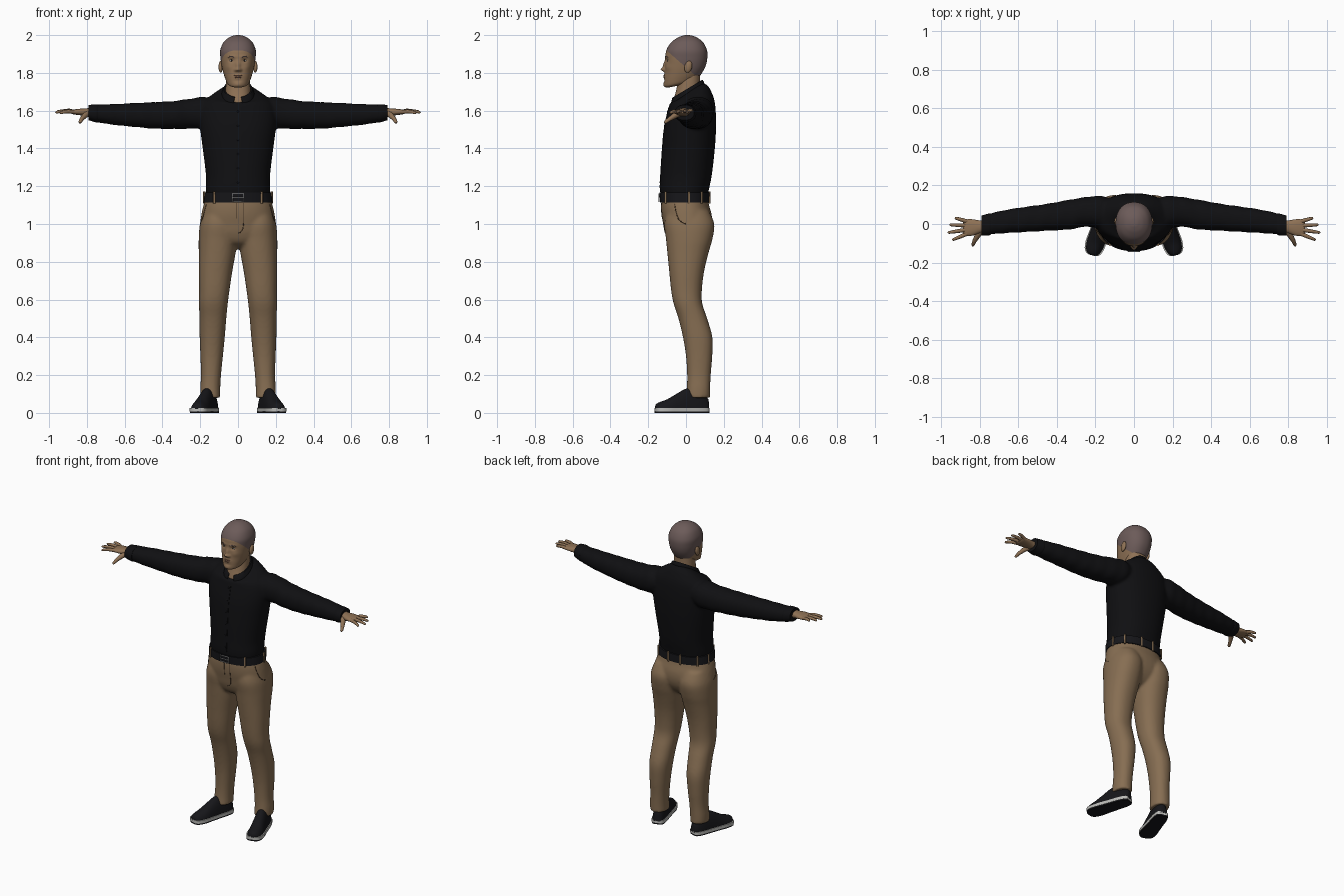
import bpy, bmesh, math
from mathutils import Vector, Matrix
from mathutils.bvhtree import BVHTree

cube = bpy.data.objects.get("Cube")
if cube:
    bpy.data.objects.remove(cube)


def material(name, *rgb):
    m = bpy.data.materials.new(name)
    m.use_nodes = True
    m.diffuse_color = (*rgb, 1)
    m.node_tree.nodes["Principled BSDF"].inputs["Base Color"].default_value = (*rgb, 1)
    return m


SHIRT = material("black cloth", .005, .005, .006)
KHAKI = material("khaki cloth", .24, .155, .085)
SKIN = material("skin", .27, .165, .09)
HAIR = material("hair", .15, .105, .10)
LIPS = material("lips", .20, .10, .065)
WHITE = material("eye white", .45, .42, .38)
LEATHER = material("black leather", .008, .008, .01)
SOLE = material("pale rubber", .5, .5, .48)
METAL = material("buckle metal", .35, .35, .35)
SEAM = material("dark seam", .06, .035, .02)


# ---------- helpers ----------
def finish(name, bm, *mats, angle=50):
    bmesh.ops.recalc_face_normals(bm, faces=bm.faces)
    me = bpy.data.meshes.new(name)
    bm.to_mesh(me)
    bm.free()
    me.shade_smooth()
    me.set_sharp_from_angle(angle=math.radians(angle))
    for m in mats:
        me.materials.append(m)
    ob = bpy.data.objects.new(name, me)
    bpy.context.collection.objects.link(ob)
    return ob


def smooth_rows(rows, steps):
    v = [Vector(r) for r in rows]
    out = []
    for i in range(len(v) - 1):
        a, b, c, d = v[max(i - 1, 0)], v[i], v[i + 1], v[min(i + 2, len(v) - 1)]
        for k in range(steps):
            t = k / steps
            out.append(b + ((c - a) * t + (2 * a - 5 * b + 4 * c - d) * t ** 2
                            + (3 * b - a - 3 * c + d) * t ** 3) * .5)
    return out + [v[-1]]


def rounded(a, p=.9):
    c, s = math.cos(a), math.sin(a)
    return math.copysign(abs(c) ** p, c), math.copysign(abs(s) ** p, s)


def loft(bm, rows, place, sides=40, steps=4):
    turn = [rounded(math.tau * (i + .5) / sides) for i in range(sides)]
    rings = [[bm.verts.new(place(r, c, s)) for c, s in turn] for r in smooth_rows(rows, steps)]
    for a, b in zip(rings, rings[1:]):
        for i in range(sides):
            j = (i + 1) % sides
            bm.faces.new((a[i], a[j], b[j], b[i]))
    bm.faces.new(rings[0])
    bm.faces.new(rings[-1])


def upright(r, c, s):
    z, front, back, w, tilt = r
    y = (front + back) / 2 + (back - front) / 2 * s
    return Vector((w * c, y, z + tilt * (y - .02)))


def sideways(side, ripple=0):
    def place(r, c, s):
        k = 1 + ripple * math.sin(70 * r[0] + 2 * c)
        return Vector((side * r[0], r[1] + r[3] * c * k, r[2] + r[4] * s * k))
    return place


def fuse(ob, mat):
    # merge overlapping volumes into one soft skin
    re = ob.modifiers.new("merge", 'REMESH')
    re.mode, re.voxel_size = 'VOXEL', .009
    sm = ob.modifiers.new("soften", 'SMOOTH')
    sm.factor, sm.iterations = .5, 5
    dg = bpy.context.evaluated_depsgraph_get()
    me = bpy.data.meshes.new_from_object(ob.evaluated_get(dg))
    ob.modifiers.clear()
    ob.data = me
    me.materials.clear()
    me.materials.append(mat)
    me.shade_smooth()
    return tree_of(ob)


def tree_of(ob):
    bm = bmesh.new()
    bm.from_mesh(ob.data)
    tree = BVHTree.FromBMesh(bm)
    bm.free()
    return tree


def hit(tree, start, way):
    p = tree.ray_cast(Vector(start), Vector(way))[0]
    return p if p else Vector(start)


def tube(name, pts, radii, mat):
    cu = bpy.data.curves.new(name, 'CURVE')
    cu.dimensions, cu.bevel_depth, cu.bevel_resolution = '3D', 1, 3
    cu.use_fill_caps = True
    sp = cu.splines.new('POLY')
    sp.points.add(len(pts) - 1)
    for i, (q, p) in enumerate(zip(sp.points, pts)):
        q.co = (*p, 1)
        q.radius = radii[i] if isinstance(radii, (list, tuple)) else radii
    cu.materials.append(mat)
    bpy.context.collection.objects.link(bpy.data.objects.new(name, cu))


def blob(name, at, size, mat, tilt=0):
    bm = bmesh.new()
    m = Matrix.Translation(at) @ Matrix.Rotation(tilt, 4, 'X') @ Matrix.Diagonal((*size, 1))
    bmesh.ops.create_uvsphere(bm, u_segments=20, v_segments=12, radius=1, matrix=m)
    finish(name, bm, mat, angle=180)


# ---------- shirt ----------
bm = bmesh.new()
loft(bm, [(1.11, -.125, .108, .16, 0), (1.18, -.138, .121, .17, 0), (1.26, -.135, .137, .17, 0),
          (1.4, -.126, .153, .187, 0), (1.5, -.117, .159, .2, 0), (1.57, -.103, .159, .205, 0),
          (1.635, -.09, .152, .19, .1), (1.67, -.085, .135, .15, .25),
          (1.69, -.078, .112, .11, .5), (1.705, -.066, .078, .078, .72)], upright)
for side in (1, -1):
    loft(bm, [(.08, .05, 1.6, .07, .05), (.17, .06, 1.592, .085, .08), (.24, .064, 1.585, .077, .08),
              (.34, .048, 1.577, .077, .074), (.45, .035, 1.575, .07, .07), (.55, .025, 1.577, .066, .063),
              (.65, .015, 1.58, .061, .056), (.73, .003, 1.584, .056, .048),
              (.79, -.008, 1.59, .048, .037)], sideways(side, .02))
shirt = finish("shirt", bm, SHIRT)
shirt_tree = fuse(shirt, SHIRT)
tube("placket", [hit(shirt_tree, (.012, -.5, 1.19 + .043 * i), (0, 1, 0)) for i in range(11)], .002, SHIRT)
for i in range(6):
    p = hit(shirt_tree, (0, -.5, 1.22 + .075 * i), (0, 1, 0))
    blob("shirt_button", p, (.005, .003, .005), LEATHER)

# collar folded around the neck, open at the front
bm = bmesh.new()
grid = []
for i in range(41):
    u = i / 20 - 1
    a = u * math.radians(166)
    line = []
    for grow, drop in ((0, 0), (.008, .002), (.016, .5), (.022, 1)):
        x, y = (.068 + grow) * math.sin(a), .006 + (.073 + grow) * math.cos(a)
        line.append(bm.verts.new((x * (1 + .35 * drop * u ** 8), y,
                                  1.712 + .6 * y - drop * (.035 + .02 * u ** 6))))
    grid.append(line)
for a, b in zip(grid, grid[1:]):
    for j in range(3):
        bm.faces.new((a[j], b[j], b[j + 1], a[j + 1]))
collar = finish("collar", bm, SHIRT)
collar.modifiers.new("thickness", 'SOLIDIFY').thickness = .005

# ---------- trousers ----------
bm = bmesh.new()
loft(bm, [(1.15, -.125, .112, .166, 0), (1.1, -.131, .122, .183, 0), (1.05, -.129, .136, .194, 0),
          (1, -.12, .138, .2, 0), (.95, -.11, .125, .192, 0), (.9, -.085, .09, .14, 0),
          (.87, -.03, .04, .05, 0)], upright)
for side in (1, -1):
    loft(bm, [(1.07, .02, .18, -.1, .12), (1, .002, .202, -.115, .15), (.92, .004, .208, -.106, .14),
              (.85, .012, .208, -.099, .12), (.75, .03, .208, -.089, .096), (.65, .045, .206, -.079, .084),
              (.58, .054, .207, -.066, .086), (.5, .062, .204, -.04, .112), (.4, .07, .203, -.016, .14),
              (.3, .08, .199, 0, .139), (.2, .09, .196, .006, .131), (.13, .094, .2, .004, .128),
              (.08, .094, .2, -.002, .127)],
         lambda r, c, s: Vector((side * ((r[1] + r[2]) / 2 + (r[2] - r[1]) / 2 * c),
                                 (r[3] + r[4]) / 2 + (r[4] - r[3]) / 2 * s, r[0])))
trousers = finish("trousers", bm, KHAKI)
trouser_tree = fuse(trousers, KHAKI)
for side in (1, -1):
    pocket = smooth_rows([(-.06, 1.105), (-.052, 1.06), (-.035, 1.02), (0, 1)], 5)
    tube("pocket_seam", [hit(trouser_tree, (side, y, z), (-side, 0, 0)) for y, z in pocket], .002, SEAM)
fly = smooth_rows([(.03, 1.11), (.03, 1.01), (.022, .965), (0, .95)], 6)
tube("fly_seam", [hit(trouser_tree, (x, -.5, z), (0, 1, 0)) for x, z in fly], .0018, SEAM)
tube("fly_edge", [hit(trouser_tree, (-.01, -.5, 1.11 - .02 * i), (0, 1, 0)) for i in range(5)], .0018, SEAM)

# ---------- belt ----------
bm = bmesh.new()
loft(bm, [(1.114, -.137, .126, .182, 0), (1.166, -.141, .127, .177, 0)], upright, sides=64, steps=1)
finish("belt", bm, LEATHER)
for deg in (40, 140, 8, 172, 78, 102, 228, 312):
    c, s = rounded(math.radians(deg))
    tube("belt_loop", [(.18 * c, -.006 + .133 * s, z) for z in (1.108, 1.172)], .006, KHAKI)
x, y, low, high = .03, -.143, 1.12, 1.16
tube("buckle", [(-x, y, low), (x, y, low), (x, y, high), (-x, y, high), (-x, y, low)], .003, METAL)
tube("buckle_pin", [(-x, y, 1.14), (x, y, 1.14)], .0025, METAL)

# ---------- shoes ----------
LAST = [(-.145, .022, .075), (-.13, .034, .092), (-.09, .041, .125), (-.03, .043, .13), (.03, .046, .1),
        (.08, .049, .072), (.12, .043, .058), (.14, .03, .048), (.147, .012, .035)]


def shoe_part(name, side, mat, extra, height):
    def place(r, c, s):
        p = Matrix.Rotation(math.radians(17.5), 3, 'Z') @ Vector(((r[1] + extra) * c, -r[0], height(r[2], s)))
        return Vector((side * (p.x + .175), p.y - .022, p.z))
    bm = bmesh.new()
    loft(bm, LAST, place)
    finish(name, bm, mat)


for side in (1, -1):
    shoe_part("shoe_upper", side, LEATHER, 0, lambda h, s: max(h * s, .02))
    shoe_part("shoe_sole", side, SOLE, .004, lambda h, s: .027 if s > 0 else .008)
    shoe_part("shoe_tread", side, LEATHER, .002, lambda h, s: .01 if s > 0 else 0)

# ---------- cuffs and hands ----------
for side in (1, -1):
    bm = bmesh.new()
    loft(bm, [(.742, 0, 1.585, .055, .046), (.755, -.002, 1.586, .057, .047), (.792, -.008, 1.59, .051, .041)],
         sideways(side, .015))
    finish("cuff", bm, SHIRT)
    bm = bmesh.new()
    loft(bm, [(.76, -.008, 1.592, .03, .024), (.8, -.014, 1.592, .033, .021), (.84, -.018, 1.593, .043, .017),
              (.875, -.019, 1.593, .043, .012), (.887, -.019, 1.593, .036, .007)], sideways(side), sides=24)
    finish("palm", bm, SKIN)
    # base y, then the tip of each finger
    for name, y, tip in (("index_finger", -.05, (.943, -.083, 1.586)), ("middle_finger", -.029, (.967, -.045, 1.59)),
                         ("ring_finger", -.008, (.958, -.004, 1.594)), ("little_finger", .013, (.93, .032, 1.598))):
        a, b = Vector((.865, y, 1.593)), Vector(tip)
        pts = [a.lerp(b, t) + Vector((0, 0, .006 * math.sin(3 * t))) for t in (0, .45, .75, .95, 1)]
        tube(name, [(side * p.x, p.y, p.z) for p in pts], (.011, .01, .0085, .007, .003), SKIN)
    thumb = [(.79, -.03, 1.588), (.812, -.06, 1.573), (.828, -.088, 1.555), (.836, -.108, 1.54), (.838, -.114, 1.535)]
    tube("thumb", [(side * x, y, z) for x, y, z in thumb], (.016, .015, .011, .009, .004), SKIN)

# ---------- neck and head ----------
bm = bmesh.new()
loft(bm, [(1.6, -.07, .07, .065, 0), (1.65, -.068, .076, .068, 0), (1.7, -.054, .076, .066, 0),
          (1.75, -.045, .074, .064, 0), (1.82, -.04, .075, .06, 0)], upright)
finish("neck", bm, SKIN)

bm = bmesh.new()
loft(bm, [(1.745, -.095, .02, .036, .2), (1.755, -.113, .045, .056, .2), (1.775, -.116, .07, .068, .1),
          (1.805, -.113, .088, .079, 0), (1.84, -.111, .105, .087, 0), (1.88, -.109, .113, .093, 0),
          (1.92, -.104, .111, .094, 0), (1.96, -.08, .092, .078, 0), (1.985, -.047, .062, .052, 0),
          (1.997, -.018, .034, .025, 0), (2, -.002, .012, .007, 0)], upright, sides=96, steps=8)
# sculpted bumps: x, z, width, height, depth
BUMPS = [(0, 1.838, .01, .022, .013), (0, 1.818, .013, .009, .018), (.013, 1.814, .007, .008, .008),
         (.03, 1.886, .025, .008, .004), (.034, 1.866, .014, .009, -.008), (0, 1.783, .022, .008, .005),
         (0, 1.737, .02, .012, .005), (0, 1.759, .02, .006, -.003), (.05, 1.83, .018, .018, .004)]
for v in bm.verts:
    if v.co.y < -.03:
        x, z = abs(v.co.x), v.co.z
        v.co.y -= sum(d * math.exp(-((x - bx) / w) ** 2 - ((z - bz) / h) ** 2) for bx, bz, w, h, d in BUMPS)
# hairline runs from the forehead down to the nape
edge, up = Vector((0, .06, 1.777)), Vector((0, .87, 1)).normalized()
bmesh.ops.bisect_plane(bm, geom=bm.verts[:] + bm.edges[:] + bm.faces[:], plane_co=edge, plane_no=up)
for f in bm.faces:
    f.material_index = int((f.calc_center_median() - edge).dot(up) > 0)
head = finish("head", bm, SKIN, HAIR, angle=180)
head_tree = tree_of(head)


def face(x, z, depth=0):
    return hit(head_tree, (x, -.5, z), (0, 1, 0)) + Vector((0, depth, 0))


for side in (1, -1):
    blob("ear", (side * .092, .012, 1.832), (.011, .02, .032), SKIN, -.25)
    blob("eye", face(side * .034, 1.865, .006), (.013, .009, .0065), WHITE)
    blob("iris", face(side * .034, 1.865, .002), (.0058, .006, .0058), LEATHER)
    tube("eyebrow", [face(side * x, z, .001) for x, z in ((.015, 1.882), (.03, 1.887), (.043, 1.886), (.053, 1.88))],
         (.002, .0035, .003, .001), HAIR)
blob("upper_lip", face(0, 1.786, .004), (.022, .006, .0045), LIPS)
blob("lower_lip", face(0, 1.777, .004), (.019, .006, .005), LIPS)
